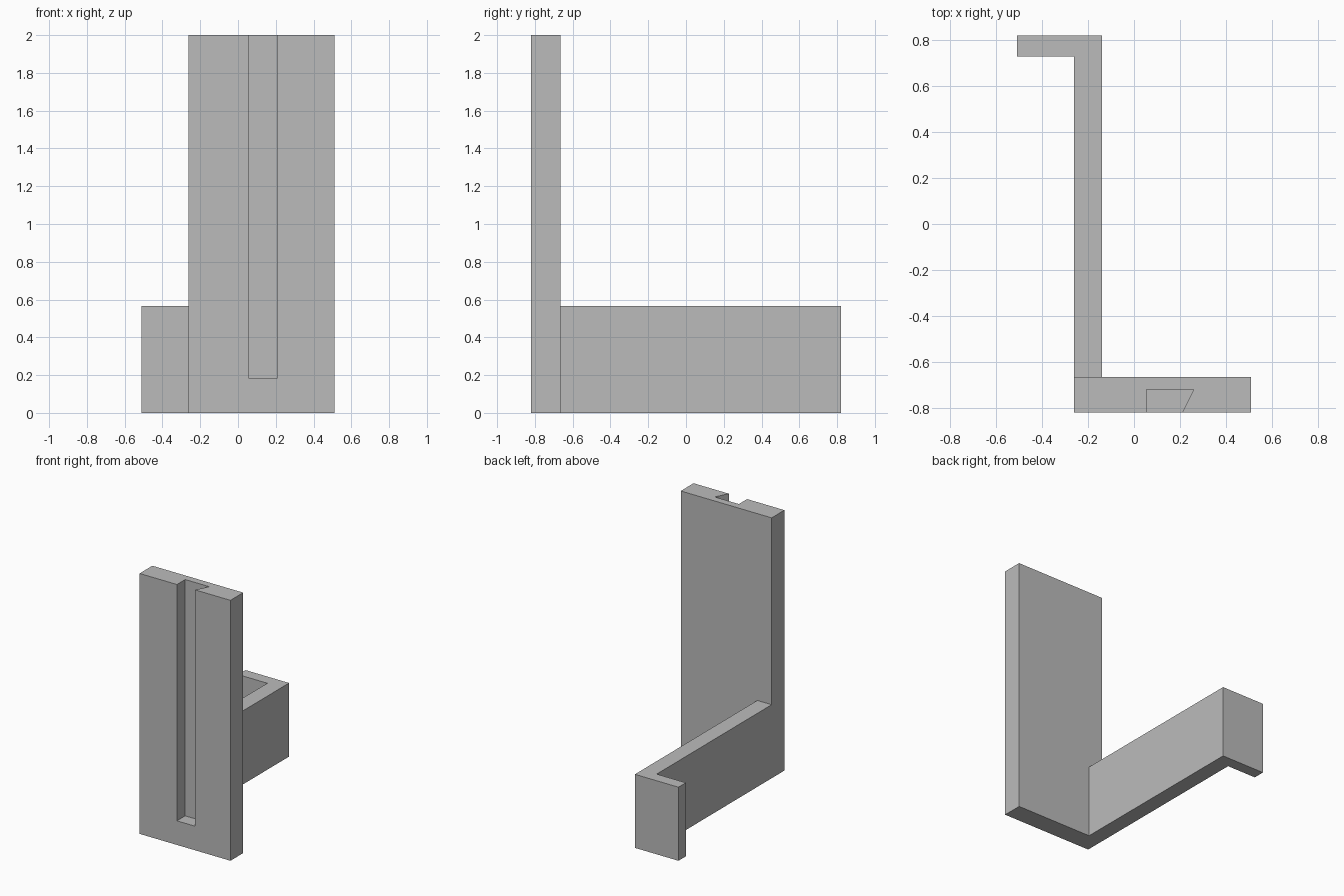
import bpy, bmesh, math

cube = bpy.data.objects.get("Cube")
if cube:
    bpy.data.objects.remove(cube, do_unlink=True)

# Single plain grey material
grey = bpy.data.materials.new("plain_grey")
grey.use_nodes = True
colour = (0.5, 0.5, 0.5, 1)
grey.diffuse_color = colour
grey.node_tree.nodes["Principled BSDF"].inputs["Base Color"].default_value = colour

PLATE_LEFT, PLATE_RIGHT = 0.51, -0.262
FRONT, PLATE_BACK, BACK = -0.82, -0.665, 0.82
ARM_INNER, LIP_END, LIP_FRONT = -0.14, -0.51, 0.73
HEIGHT, ARM_HEIGHT = 2.0, 0.565


def prism(name, outline, low, high):
    """Extrude a plan outline from one height to another."""
    bm = bmesh.new()
    base = bm.faces.new([bm.verts.new((x, y, low)) for x, y in outline])
    top = bmesh.ops.extrude_face_region(bm, geom=[base])["geom"]
    verts = [v for v in top if isinstance(v, bmesh.types.BMVert)]
    bmesh.ops.translate(bm, verts=verts, vec=(0, 0, high - low))
    bmesh.ops.recalc_face_normals(bm, faces=bm.faces)
    mesh = bpy.data.meshes.new(name)
    bm.to_mesh(mesh)
    bm.free()
    mesh.materials.append(grey)
    obj = bpy.data.objects.new(name, mesh)
    bpy.context.collection.objects.link(obj)
    return obj


# Upright plate
bracket = prism("hook_bracket", [
    (PLATE_RIGHT, FRONT), (PLATE_LEFT, FRONT),
    (PLATE_LEFT, PLATE_BACK), (PLATE_RIGHT, PLATE_BACK)], 0, HEIGHT)

# Arm with its turned lip, rooted in the plate
arm = prism("arm_and_lip", [
    (PLATE_RIGHT, FRONT + 0.1), (ARM_INNER, FRONT + 0.1), (ARM_INNER, BACK),
    (LIP_END, BACK), (LIP_END, LIP_FRONT), (PLATE_RIGHT, LIP_FRONT)], 0, ARM_HEIGHT)

# Half-dovetail groove, open at the front and top
slope = 0.05 / 0.1
groove = prism("groove_cutter", [
    (0.055, FRONT - 0.05), (0.21 - 0.05 * slope, FRONT - 0.05),
    (0.26, FRONT + 0.1), (0.055, FRONT + 0.1)], 0.185, HEIGHT + 0.1)

for helper, operation in ((arm, 'UNION'), (groove, 'DIFFERENCE')):
    mod = bracket.modifiers.new(helper.name, 'BOOLEAN')
    mod.operation, mod.solver, mod.object = operation, 'EXACT', helper
    helper.hide_render = True

# Bake the joined solid and clear the flush seams
bpy.context.view_layer.update()
solid = bracket.evaluated_get(bpy.context.evaluated_depsgraph_get())
bm = bmesh.new()
bm.from_mesh(solid.to_mesh())
solid.to_mesh_clear()
bracket.modifiers.clear()
bmesh.ops.remove_doubles(bm, verts=bm.verts, dist=0.0001)
bmesh.ops.dissolve_limit(bm, angle_limit=math.radians(1), verts=bm.verts, edges=bm.edges)
for face in bm.faces:
    face.material_index = 0
bm.to_mesh(bracket.data)
bm.free()
for helper in (arm, groove):
    bpy.data.objects.remove(helper, do_unlink=True)
